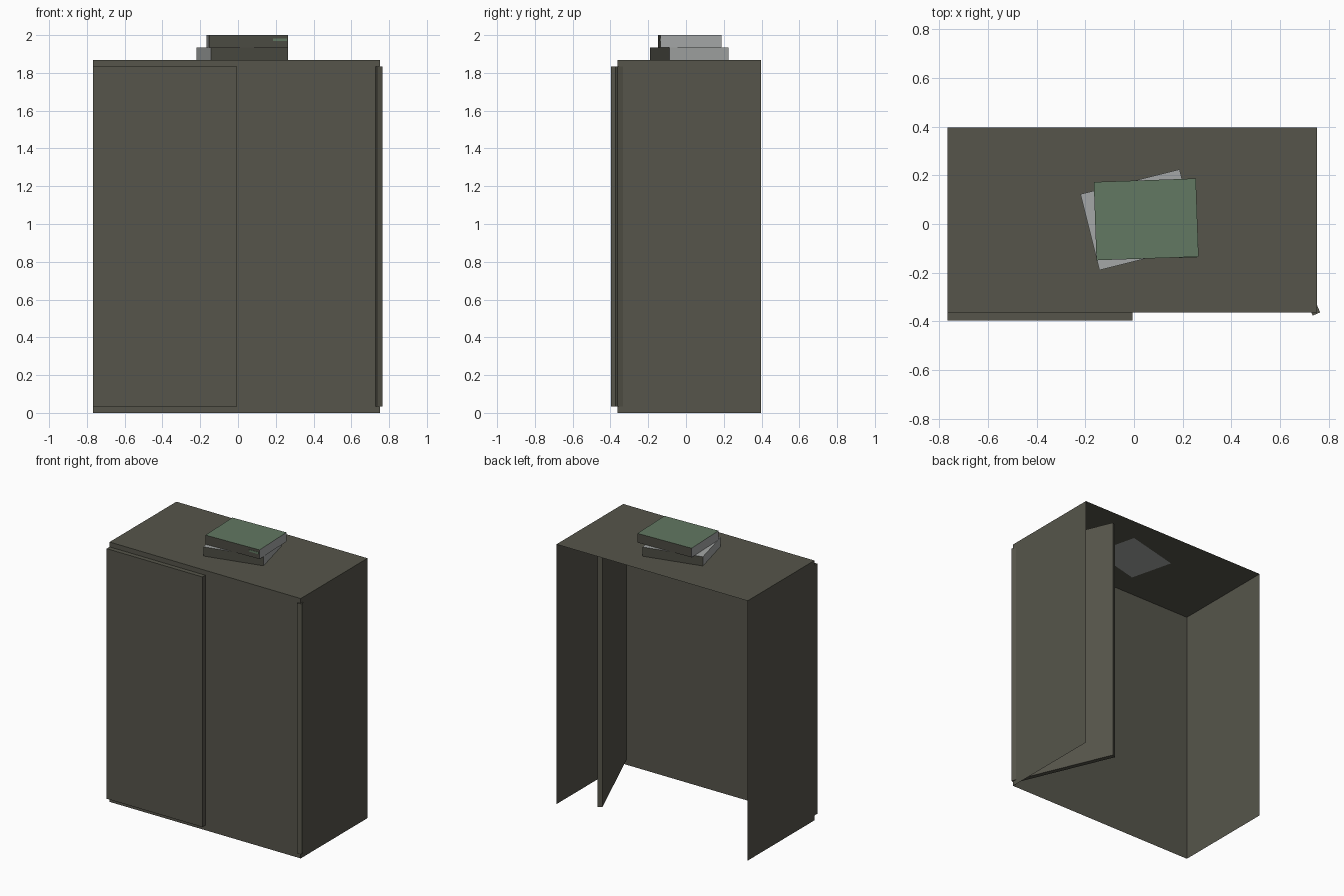
import bpy, bmesh, math
from mathutils import Matrix, Vector

default = bpy.data.objects.get("Cube")
if default:
    bpy.data.objects.remove(default)


def material(name, rgb):
    m = bpy.data.materials.new(name)
    m.use_nodes = True
    m.diffuse_color = (*rgb, 1)
    m.node_tree.nodes["Principled BSDF"].inputs["Base Color"].default_value = (*rgb, 1)
    return m


olive = material("olive_grey", (0.093, 0.091, 0.07))
cover = material("dark_cover", (0.072, 0.071, 0.056))
paper = material("pale_grey", (0.376, 0.388, 0.385))
green = material("muted_green", (0.122, 0.188, 0.122))


def block(name, centre, size, mats, angle=0, rule=None, skip=None):
    """Box turned about z; rule picks a material and skip drops faces by local normal."""
    bm = bmesh.new()
    bmesh.ops.create_cube(bm, size=1, matrix=Matrix.Diagonal((*size, 1)))
    bm.normal_update()
    if rule:
        for f in bm.faces:
            f.material_index = rule(f.normal)
    if skip:
        bmesh.ops.delete(bm, geom=[f for f in bm.faces if skip(f.normal)],
                         context="FACES")
    mesh = bpy.data.meshes.new(name)
    bm.to_mesh(mesh)
    bm.free()
    for m in mats:
        mesh.materials.append(m)
    ob = bpy.data.objects.new(name, mesh)
    ob.location = centre
    ob.rotation_euler.z = math.radians(angle)
    bpy.context.collection.objects.link(ob)
    return ob


# Cabinet shell: thin sheet, open at the back and underneath
left, right, front, back, height = -0.767, 0.753, -0.363, 0.396, 1.868
block("cabinet_shell",
      ((left + right) / 2, (front + back) / 2, height / 2),
      (right - left, back - front, height), [olive],
      skip=lambda n: n.y > 0.5 or n.z < -0.5)

# Doors: one closed against the front, one swung inwards
door_w, door_t, door_h, door_z = 0.761, 0.033, 1.798, 0.934
block("closed_door", (left + door_w / 2, front - door_t / 2, door_z),
      (door_w, door_t, door_h), [olive])

swing = 23
along = Matrix.Rotation(math.radians(swing), 3, "Z") @ Vector((0, door_w / 2, 0))
block("open_door", Vector((0.750, -0.370, door_z)) + along,
      (door_t, door_w, door_h), [olive], angle=swing)


# Books: dark long sides, pale ends, a coloured top
def book_faces(n):
    if abs(n.z) > 0.5:
        return 2
    return 0 if abs(n.y) > 0.5 else 1


book = (0.42, 0.322, 0.066)
block("lower_book", (0.0225, 0.0175, height + 0.033), book,
      [cover, paper, paper], angle=14, rule=book_faces)
block("upper_book", (0.05, 0.019, height + 0.099), book,
      [cover, paper, green], angle=2, rule=book_faces)

# Small green mark on the long side of the upper book
block("spine_mark", (0.222, -0.1365, 1.975), (0.075, 0.003, 0.014), [green], angle=2)
